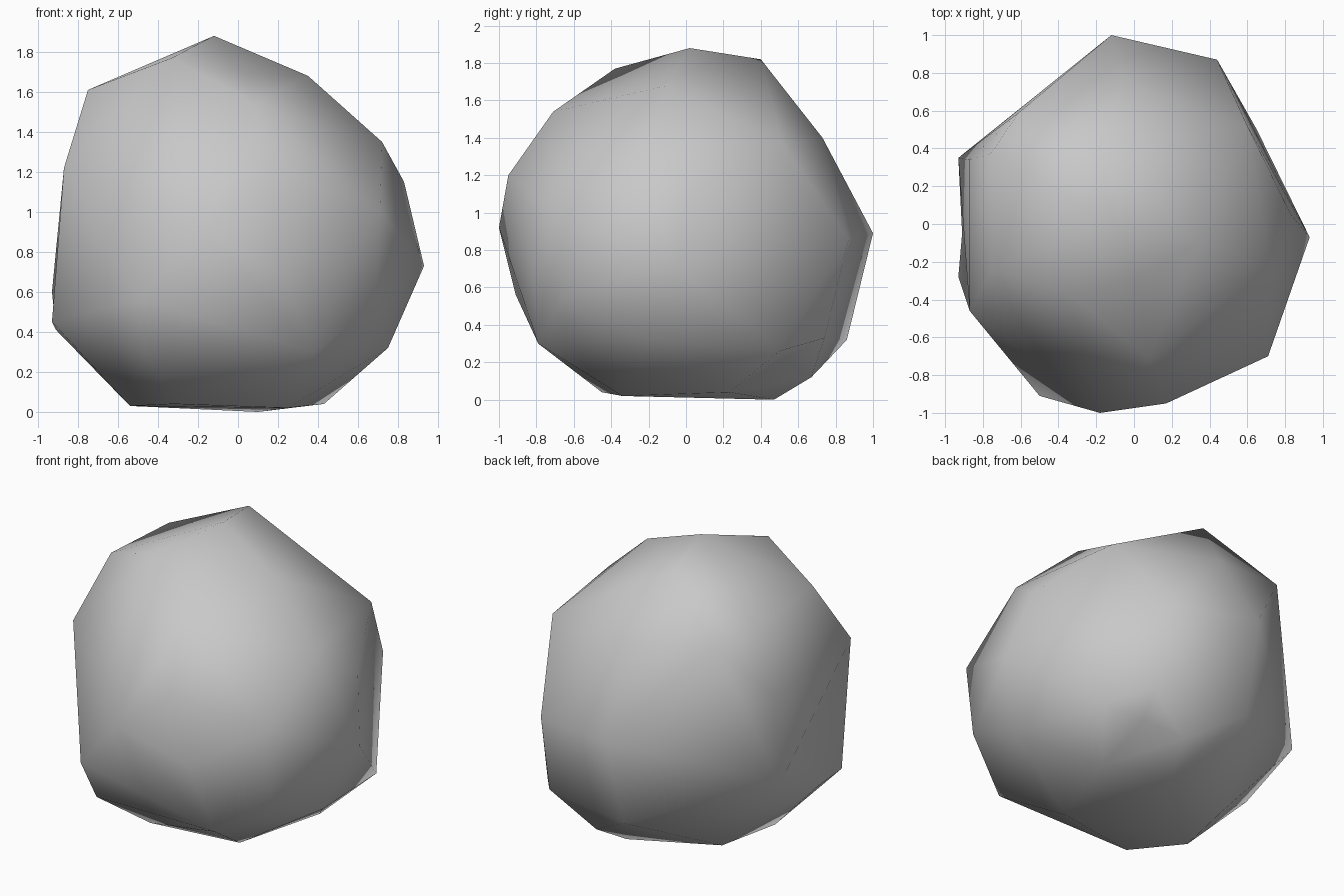
import bpy
import bmesh
from mathutils import Vector

# Remove the default cube if it is there
default_cube = bpy.data.objects.get("Cube")
if default_cube:
    bpy.data.objects.remove(default_cube, do_unlink=True)


def make_material(name, color):
    """One flat colour, visible in the viewport and in a render."""
    material = bpy.data.materials.new(name)
    material.use_nodes = True
    material.diffuse_color = color
    shader = next(n for n in material.node_tree.nodes if n.type == "BSDF_PRINCIPLED")
    shader.inputs["Base Color"].default_value = color
    shader.inputs["Roughness"].default_value = 0.9
    return material


def press_dent(bm, spot):
    """Split the edge nearest the spot and push its middle in to the spot."""
    spot = Vector(spot)

    def distance(edge):
        return ((edge.verts[0].co + edge.verts[1].co) / 2 - spot).length

    nearest = min(bm.edges, key=distance)
    split = bmesh.ops.subdivide_edges(bm, edges=[nearest], cuts=1)
    middle = next(g for g in split["geom_inner"] if isinstance(g, bmesh.types.BMVert))
    middle.co = spot
    bmesh.ops.triangulate(bm, faces=[f for f in bm.faces if len(f.verts) > 3])


def rock_object(name, corners, dents, material):
    """Wrap a tight skin round the corner points, dent it and shade it smooth."""
    bm = bmesh.new()
    for corner in corners:
        bm.verts.new(corner)
    result = bmesh.ops.convex_hull(bm, input=list(bm.verts), use_existing_faces=False)
    spare = {v for key in ("geom_interior", "geom_unused") for v in result[key]
             if isinstance(v, bmesh.types.BMVert)}
    loose = [v for v in bm.verts if v in spare or not v.link_faces]
    bmesh.ops.delete(bm, geom=loose, context="VERTS")
    for spot in dents:
        press_dent(bm, spot)
    bmesh.ops.recalc_face_normals(bm, faces=list(bm.faces))
    for face in bm.faces:
        face.smooth = True
    mesh = bpy.data.meshes.new(name)
    bm.to_mesh(mesh)
    bm.free()
    mesh.materials.append(material)
    rock = bpy.data.objects.new(name, mesh)
    bpy.context.collection.objects.link(rock)
    return rock


# Crown: the blunt peak and the shoulders just below it
crown = [
    (-.12, .02, 1.88), (-.2, .4, 1.82), (-.33, -.38, 1.77), (.35, -.1, 1.68),
    (-.75, -.24, 1.61), (-.76, .37, 1.57), (.08, -.71, 1.54), (-.61, .59, 1.5),
]

# Upper flank: ring of knobs above the middle
upper_flank = [
    (-.05, .73, 1.4), (.6, .52, 1.36), (.72, -.23, 1.35), (.17, -.95, 1.2),
    (-.87, -.46, 1.22), (-.87, .34, 1.15), (.83, .05, 1.15), (.71, -.7, 1.01),
]

# Waist: the widest bulges
waist = [
    (-.18, -1, .92), (-.12, 1, .89), (.44, .87, .86), (.93, -.07, .73),
    (-.93, .35, .6), (.69, -.66, .55), (-.5, -.91, .56), (-.93, -.28, .45),
]

# Lower flank: where the sides tuck under
lower_flank = [
    (-.91, -.05, .41), (.47, .74, .33), (-.15, .86, .32), (.75, -.2, .32),
    (.65, .5, .26), (.38, -.79, .3), (-.47, -.79, .3), (.18, .67, .12),
]

# Foot: the nearly flat underside
foot = [
    (.43, .23, .04), (-.32, -.45, .04), (-.54, -.15, .03), (-.45, .27, .03),
    (.25, -.34, .02), (.1, .47, 0),
]

# Shallow dents: crown, front, one side and the lower back corner
dents = [
    (.02, -.28, 1.69), (.22, -.82, .7), (-.87, .05, .7), (.38, .54, .23),
]

stone_grey = make_material("stone grey", (0.58, 0.58, 0.58, 1))
rock_object("boulder", crown + upper_flank + waist + lower_flank + foot, dents, stone_grey)
